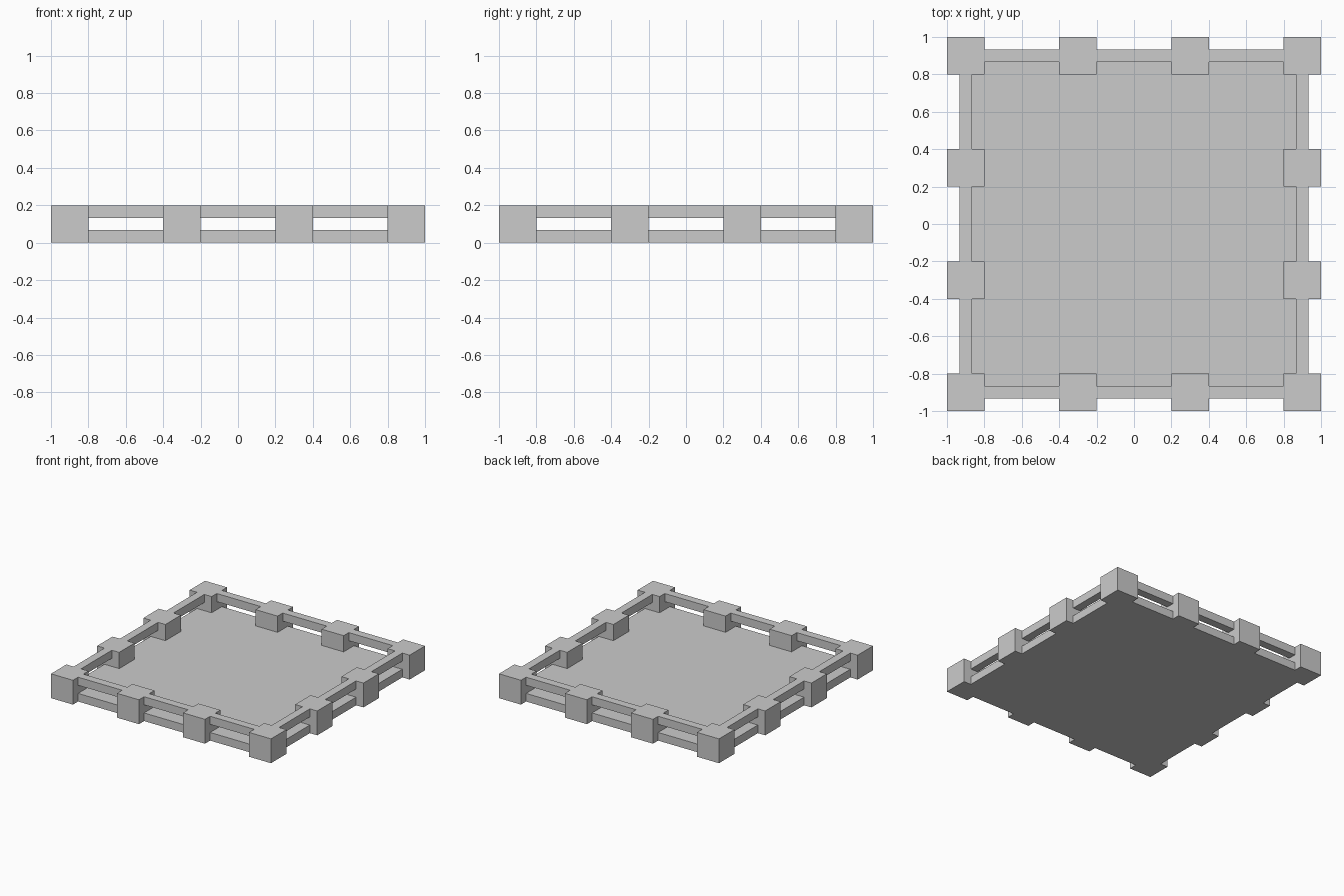
import bpy

if "Cube" in bpy.data.objects:
    bpy.data.objects.remove(bpy.data.objects["Cube"])

U = 1 / 15  # a third of a post width


def box(name, x, y, z):
    """Box from (min, max) ranges on each axis."""
    bpy.ops.mesh.primitive_cube_add(size=1, location=[(a + b) / 2 for a, b in (x, y, z)])
    ob = bpy.context.object
    ob.name = name
    ob.scale = [b - a for a, b in (x, y, z)]
    bpy.ops.object.transform_apply(location=True, rotation=False, scale=True)
    return ob


# Floor slab, set in slightly from the outer post faces
EDGE = 1 - U
box("floor_slab", (-EDGE, EDGE), (-EDGE, EDGE), (0, U))

# Square posts around the perimeter
spots = [-0.9, -0.3, 0.3, 0.9]
for px in spots:
    for py in spots:
        if max(abs(px), abs(py)) > 0.8:
            box("post", (px - 0.1, px + 0.1), (py - 0.1, py + 0.1), (0, 0.2))

# Top rails spanning the gaps between neighbouring posts
for mid in (-0.6, 0, 0.6):
    span = (mid - 0.2, mid + 0.2)
    for side in (-0.9, 0.9):
        across = (side - U / 2, side + U / 2)
        box("rail_x", span, across, (2 * U, 0.2))
        box("rail_y", across, span, (2 * U, 0.2))
